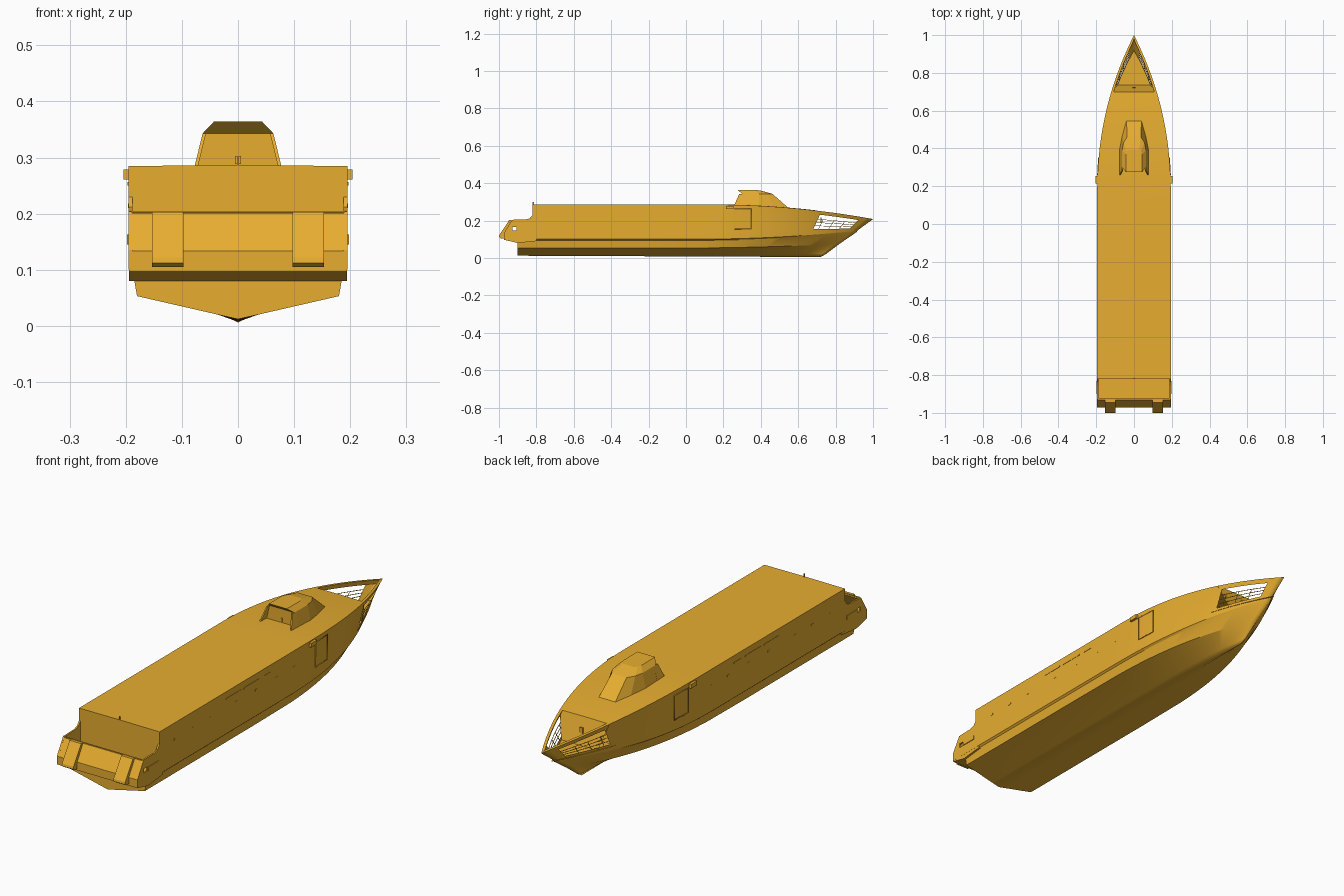
import bpy, bmesh
from mathutils import Vector

if "Cube" in bpy.data.objects:
    bpy.data.objects.remove(bpy.data.objects["Cube"])

mat = bpy.data.materials.new("orange_paint")
mat.diffuse_color = (0.80, 0.42, 0.03, 1)
mat.use_nodes = True
mat.node_tree.nodes["Principled BSDF"].inputs["Base Color"].default_value = mat.diffuse_color

def finish(name, bm, mirror=False, recalc=True):
    if recalc:
        bmesh.ops.recalc_face_normals(bm, faces=bm.faces)
    me = bpy.data.meshes.new(name)
    bm.to_mesh(me)
    bm.free()
    ob = bpy.data.objects.new(name, me)
    bpy.context.collection.objects.link(ob)
    me.materials.append(mat)
    if mirror:
        m = ob.modifiers.new("mirror", 'MIRROR')
        m.merge_threshold = 0.0003
    return ob

def prism(name, profile, x0, x1, mirror=False):
    """Extrude a (y, z) outline across x."""
    bm = bmesh.new()
    a = [bm.verts.new((x0, y, z)) for y, z in profile]
    b = [bm.verts.new((x1, y, z)) for y, z in profile]
    bm.faces.new(a)
    bm.faces.new(b)
    n = len(a)
    for i in range(n):
        k = (i + 1) % n
        bm.faces.new((a[i], a[k], b[k], b[i]))
    return finish(name, bm, mirror)

def box(name, x0, x1, y0, y1, z0, z1, mirror=False):
    return prism(name, [(y0, z0), (y1, z0), (y1, z1), (y0, z1)], x0, x1, mirror)

def tubes(name, paths, r=0.0014):
    cu = bpy.data.curves.new(name, 'CURVE')
    cu.dimensions = '3D'
    cu.bevel_depth = r
    cu.bevel_resolution = 1
    for p in paths:
        s = cu.splines.new('POLY')
        s.points.add(len(p) - 1)
        for q, c in zip(s.points, p):
            q.co = (*c, 1)
    ob = bpy.data.objects.new(name, cu)
    bpy.context.collection.objects.link(ob)
    cu.materials.append(mat)

# Longitudinal hull lines: half width, taper start, taper power, stern y, stem y, z aft, z stem, z power
AFT, N = 4, 30
def line(w, y0, p, ys, ye, z0, z1, q):
    ysamp = [ys + (0.1 - ys) * i / AFT for i in range(AFT)]
    ysamp += [0.1 + (ye - 0.1) * j / N for j in range(N + 1)]
    pts = []
    for y in ysamp:
        u = max(0, (y - y0) / (ye - y0))
        pts.append(Vector((w * max(0, 1 - u ** p), y, z0 + (z1 - z0) * u ** q)))
    return pts

keel = line(0, -0.9, 1, -0.9, 0.72, 0.012, 0.005, 1)
garboard = line(0.036, 0.2, 2.5, -0.9, 0.75, 0.020, 0.022, 1)
chine = line(0.180, -0.05, 2.6, -0.9, 0.82, 0.053, 0.075, 2)
knuckle = line(0.187, 0.05, 2.4, -0.9, 0.912, 0.094, 0.138, 2)
belt = line(0.195, 0.08, 2.3, -0.82, 0.918, 0.101, 0.146, 2)
bulwark = line(0.195, 0.10, 2.3, -0.82, 0.93, 0.150, 0.157, 1)
beam_low = line(0.195, 0.14, 2.2, -0.82, 0.98, 0.265, 0.193, 2)
sheer = line(0.195, 0.15, 2.2, -0.82, 1.0, 0.285, 0.208, 2)
beam_in = [Vector((max(0, v.x - 0.013), v.y, v.z)) for v in sheer]
roof_mid = [Vector((0, v.y, v.z + 0.001)) for v in sheer]
deck_edge = [Vector((v.x, v.y, v.z - 0.012)) for v in bulwark]
deck_mid = [Vector((0, v.y, v.z)) for v in deck_edge]

LAST = AFT + N
R_END, OPEN0, OPEN1 = AFT + 20, AFT + 21, AFT + 28

def shell(name, strips, caps=()):
    bm = bmesh.new()
    for a, b, i0, i1 in strips:
        for i in range(i0, i1):
            bm.faces.new([bm.verts.new(c) for c in (a[i], a[i + 1], b[i + 1], b[i])])
    for c in caps:
        bm.faces.new([bm.verts.new(v) for v in c])
    bmesh.ops.remove_doubles(bm, verts=bm.verts, dist=0.0002)
    ob = finish(name, bm, True, False)
    bpy.ops.object.select_all(action='DESELECT')
    bpy.context.view_layer.objects.active = ob
    ob.select_set(True)
    bpy.ops.object.shade_smooth_by_angle(angle=0.4)
    return ob

# Planing hull below the knuckle
shell("lower_hull", [(keel, garboard, 0, LAST), (garboard, chine, 0, LAST),
                     (chine, knuckle, 0, LAST), (knuckle, belt, 0, LAST)],
      [[keel[0], garboard[0], chine[0], knuckle[0], (0, -0.9, 0.094)]])

# Cabin sides with bow openings, roof, sloped front wall and aft wall
s, d = sheer[R_END], deck_edge[AFT + 23]
shell("cabin_shell", [(belt, bulwark, 0, LAST), (bulwark, beam_low, 0, OPEN0),
                      (bulwark, beam_low, OPEN1, LAST), (beam_low, sheer, 0, LAST),
                      (sheer, roof_mid, 0, R_END)],
      [[belt[0], sheer[0], roof_mid[0], (0, -0.82, 0.101)],
       [s, roof_mid[R_END], (0, d.y, d.z), d]])

# Bow frame beams and foredeck
shell("bow_beam", [(sheer, beam_in, R_END, LAST), (beam_in, beam_low, R_END, LAST)])
shell("foredeck", [(deck_edge, deck_mid, R_END, LAST)])

# Railing inside the bow openings
rails = []
for sx in (1, -1):
    def at(i, f):
        v = bulwark[i].lerp(beam_low[i], f)
        return (sx * v.x, v.y, v.z)
    for f in (0.22, 0.45, 0.68):
        rails.append([at(i, f) for i in range(OPEN0, OPEN1 + 1)])
    for i in range(OPEN0 + 1, OPEN1, 2):
        rails.append([at(i, 0), at(i, 0.7)])
tubes("bow_railing", rails)

# Stern block, bulwarks with mooring ports, transom and fender brackets
prism("stern_block", [(-0.80, 0.14), (-0.965, 0.14), (-0.972, 0.133), (-0.972, 0.097),
                      (-0.90, 0.08), (-0.80, 0.09)], -0.1945, 0.1945)
side = prism("stern_bulwark", [(-0.815, 0.10), (-0.815, 0.235), (-0.825, 0.225), (-0.835, 0.212),
                               (-0.855, 0.206), (-0.93, 0.204), (-0.972, 0.135), (-0.972, 0.10)],
             0.188, 0.195, True)
port = box("mooring_port_cutter", 0.17, 0.21, -0.928, -0.905, 0.146, 0.165)
port.hide_render = True
port.hide_viewport = True
cut = side.modifiers.new("port", 'BOOLEAN')
cut.object, cut.operation, cut.solver = port, 'DIFFERENCE', 'EXACT'
side.modifiers.move(1, 0)
prism("transom", [(-0.922, 0.20), (-0.932, 0.20), (-0.972, 0.135), (-0.960, 0.135)], -0.19, 0.19)
prism("stern_bracket", [(-0.932, 0.203), (-0.945, 0.203), (-0.998, 0.122), (-1.0, 0.112),
                        (-0.99, 0.105), (-0.965, 0.105), (-0.965, 0.14)], 0.097, 0.153, True)
tubes("stern_rail", [[(-0.19, -0.93, 0.203), (0.19, -0.93, 0.203)]], 0.002)

# Wheelhouse: stacked outlines, wide at the roof and narrow at the top
def roof_z(y):
    return 0.285 - 0.077 * max(0, (y - 0.15) / 0.85) ** 2
base = [(x, y, roof_z(y) - 0.003) for x, y in ((0.078, 0.30), (0.078, 0.39), (0.062, 0.47), (0.040, 0.55))]
mid = [(x, y, 0.343) for x, y in ((0.063, 0.30), (0.063, 0.39), (0.056, 0.43), (0.036, 0.462))]
top = [(0.043, 0.275, 0.364), (0.043, 0.37, 0.363), (0.036, 0.385, 0.362), (0.028, 0.395, 0.361)]
bm = bmesh.new()
rings = [[bm.verts.new(c) for c in r] + [bm.verts.new((-x, y, z)) for x, y, z in reversed(r)]
         for r in (base, mid, top)]
for a, b in zip(rings, rings[1:]):
    for i in range(8):
        k = (i + 1) % 8
        bm.faces.new((a[i], a[k], b[k], b[i]))
bm.faces.new(rings[0])
bm.faces.new(rings[2])
finish("wheelhouse", bm)

# Swept fins behind the wheelhouse
bm = bmesh.new()
outer = [(0.078, 0.31, 0.282), (0.078, 0.258, 0.282), (0.063, 0.285, 0.343), (0.063, 0.31, 0.343)]
o = [bm.verts.new(c) for c in outer]
i_ = [bm.verts.new((x - 0.006, y, z)) for x, y, z in outer]
bm.faces.new(o)
bm.faces.new(i_)
for i in range(4):
    k = (i + 1) % 4
    bm.faces.new((o[i], o[k], i_[k], i_[i]))
finish("wheelhouse_fin", bm, True)
box("wheelhouse_door", -0.005, 0.005, 0.297, 0.301, 0.288, 0.303)

# Side lamps, door frames, windows and vents
box("side_lamp", 0.188, 0.204, 0.215, 0.255, 0.261, 0.279, True)
tubes("side_door_frame", [[(sx * x, y, z) for x, y, z in
      ((0.193, 0.26, 0.155), (0.193, 0.26, 0.262), (0.188, 0.35, 0.262), (0.188, 0.35, 0.155),
       (0.193, 0.26, 0.155))] for sx in (1, -1)], 0.002)
for y in (-0.72, -0.60, -0.48, -0.30, -0.16, -0.02, 0.10):
    box("side_window", 0.194, 0.196, y, y + 0.014, 0.210, 0.218, True)
for y, w in ((-0.36, 0.10), (-0.24, 0.11), (-0.10, 0.05)):
    box("side_vent", 0.194, 0.1965, y, y + w, 0.250, 0.256, True)
box("side_fender", 0.192, 0.198, -0.90, -0.83, 0.145, 0.163, True)

# Stern light post and hatch on the roof
box("stern_light_post", -0.002, 0.002, -0.82, -0.814, 0.284, 0.300)
box("roof_hatch", -0.008, 0.008, 0.72, 0.725, 0.19, 0.215)
